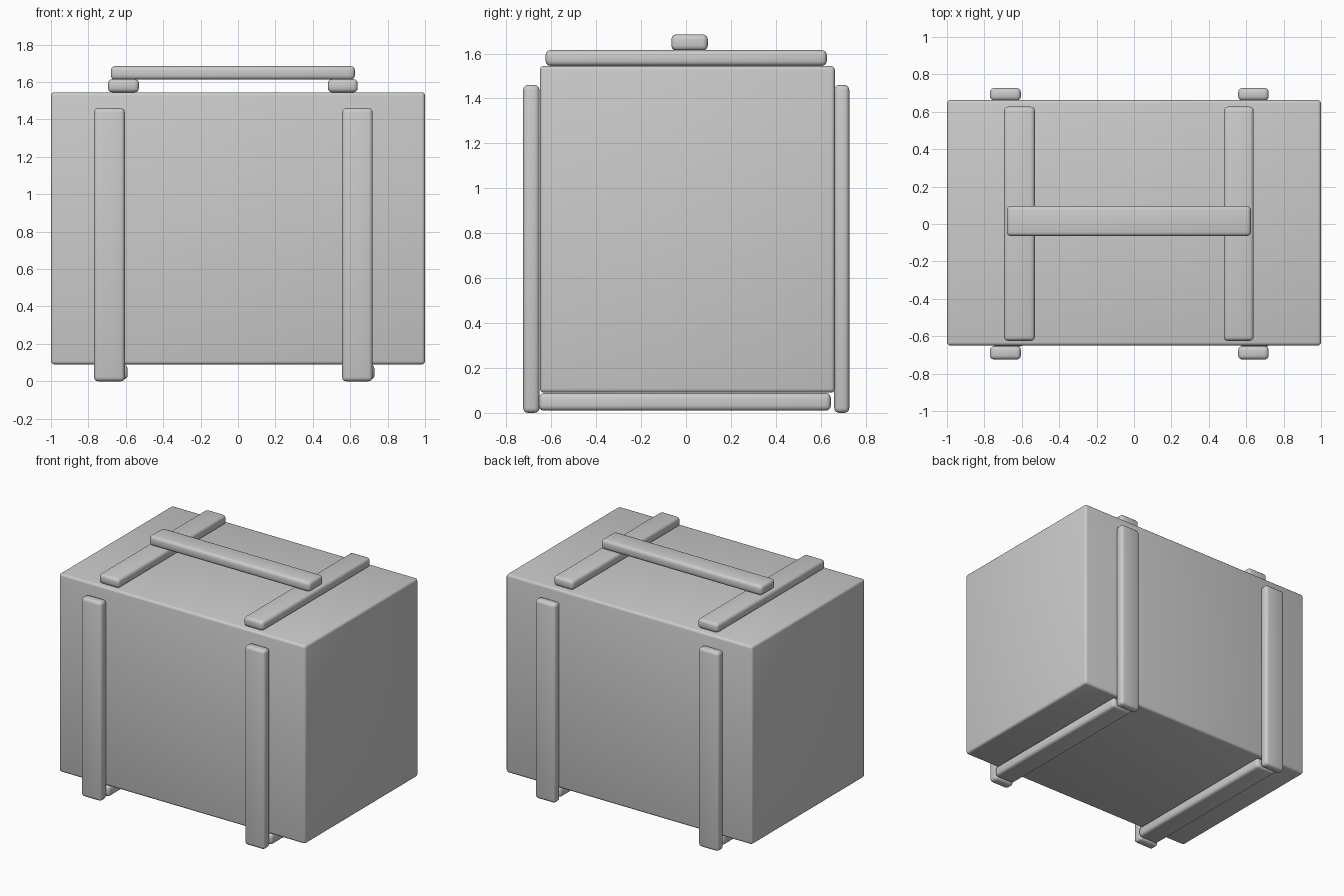
import bpy
import math

default = bpy.data.objects.get("Cube")
if default:
    bpy.data.objects.remove(default, do_unlink=True)

grey = bpy.data.materials.new("plain_grey")
grey.use_nodes = True
COLOUR = (0.6, 0.6, 0.6, 1)
grey.diffuse_color = COLOUR
grey.node_tree.nodes["Principled BSDF"].inputs["Base Color"].default_value = COLOUR


def rounded_block(name, xs, ys, zs, radius, segments=3):
    """Box spanning the given ranges, with softened edges."""
    spans = (xs, ys, zs)
    bpy.ops.mesh.primitive_cube_add(size=1, location=[sum(s) / 2 for s in spans])
    block = bpy.context.object
    block.name = name
    block.scale = [s[1] - s[0] for s in spans]
    bpy.ops.object.transform_apply(location=False, rotation=False, scale=True)
    bevel = block.modifiers.new("soft_edges", "BEVEL")
    bevel.width = radius
    bevel.segments = segments
    bpy.ops.object.modifier_apply(modifier=bevel.name)
    bpy.ops.object.shade_smooth_by_angle(angle=math.radians(40))
    block.data.materials.append(grey)
    return block


# Main chest body
rounded_block("chest_body", (-1, 1), (-0.65, 0.663), (0.09, 1.545), 0.018)

# Battens around the body, one set per side
battens = {
    "right": ((-0.77, -0.605), (-0.695, -0.53), (-0.755, -0.59)),
    "left": ((0.557, 0.72), (0.48, 0.64), (0.565, 0.73)),
}
for side, (upright_x, top_x, bottom_x) in battens.items():
    rounded_block(f"front_batten_{side}", upright_x, (-0.725, -0.652), (0, 1.46), 0.022)
    rounded_block(f"back_batten_{side}", upright_x, (0.66, 0.727), (0, 1.46), 0.022)
    rounded_block(f"top_batten_{side}", top_x, (-0.625, 0.627), (1.545, 1.615), 0.022)
    rounded_block(f"bottom_batten_{side}", bottom_x, (-0.655, 0.645), (0.01, 0.088), 0.022)

# Carrying bar across the top battens
rounded_block("carrying_bar", (-0.68, 0.625), (-0.065, 0.097), (1.613, 1.685), 0.022)
